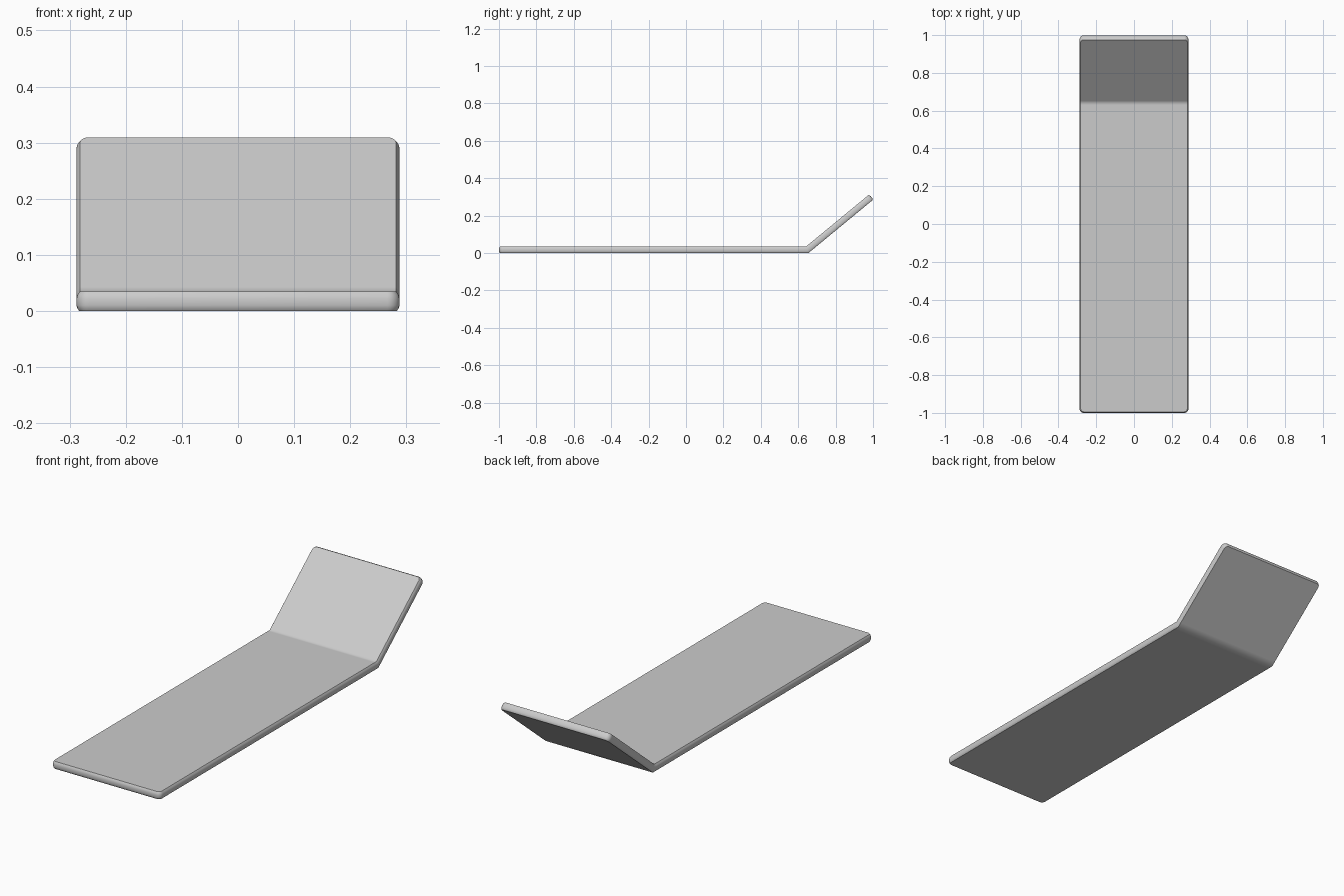
import bpy, bmesh
from math import sin, cos, tan, pi, radians

if "Cube" in bpy.data.objects:
    bpy.data.objects.remove(bpy.data.objects["Cube"])

HALF_W, CORNER = 0.288, 0.022
BEND_Y, RAISED, ANGLE = 0.655, 0.45, radians(39.5)
THICK = 0.035
FRONT = -1.0 - BEND_Y            # distance along the pad, measured from the bend
# (height, edge inset) of the softly rounded rim
RIM = [(0, 0.005), (0.004, 0.002), (0.010, 0), (0.022, 0), (0.029, 0.002), (THICK, 0.006)]


def rows(inset):
    """Half-width and distance along the pad, front to back."""
    r, c = CORNER - inset, HALF_W - CORNER
    arc = [i * pi / 12 for i in range(7)]
    out = [(c + r * sin(a), FRONT + CORNER - r * cos(a)) for a in arc]
    out += [(HALF_W - inset, s) for s in (-0.025, 0, 0.025)]
    out += [(c + r * cos(a), RAISED - CORNER + r * sin(a)) for a in arc]
    return out


def place(x, s, t):
    """Fold the flat pad up at the bend with a mitred joint."""
    if s < 0:
        return (x, BEND_Y + s, t)
    if s == 0:
        return (x, BEND_Y - t * tan(ANGLE / 2), t)
    return (x, BEND_Y + s * cos(ANGLE) - t * sin(ANGLE), s * sin(ANGLE) + t * cos(ANGLE))


bm = bmesh.new()
layers = []
for t, inset in RIM:
    rr = rows(inset)
    right = [bm.verts.new(place(w, s, t)) for w, s in rr]
    left = [bm.verts.new(place(-w, s, t)) for w, s in reversed(rr)]
    layers.append(right + left)

# rim walls
n = len(layers[0])
for lo, hi in zip(layers, layers[1:]):
    for i in range(n):
        j = (i + 1) % n
        bm.faces.new((lo[i], lo[j], hi[j], hi[i]))
# upper and lower faces
for loop in (layers[0], layers[-1]):
    for i in range(n // 2 - 1):
        bm.faces.new((loop[i], loop[i + 1], loop[n - 2 - i], loop[n - 1 - i]))
bmesh.ops.recalc_face_normals(bm, faces=bm.faces[:])

mesh = bpy.data.meshes.new("bent_pad")
bm.to_mesh(mesh)
bm.free()
pad = bpy.data.objects.new("bent_pad", mesh)
bpy.context.collection.objects.link(pad)
bpy.context.view_layer.objects.active = pad
pad.select_set(True)
bpy.ops.object.shade_smooth_by_angle(angle=radians(42))
